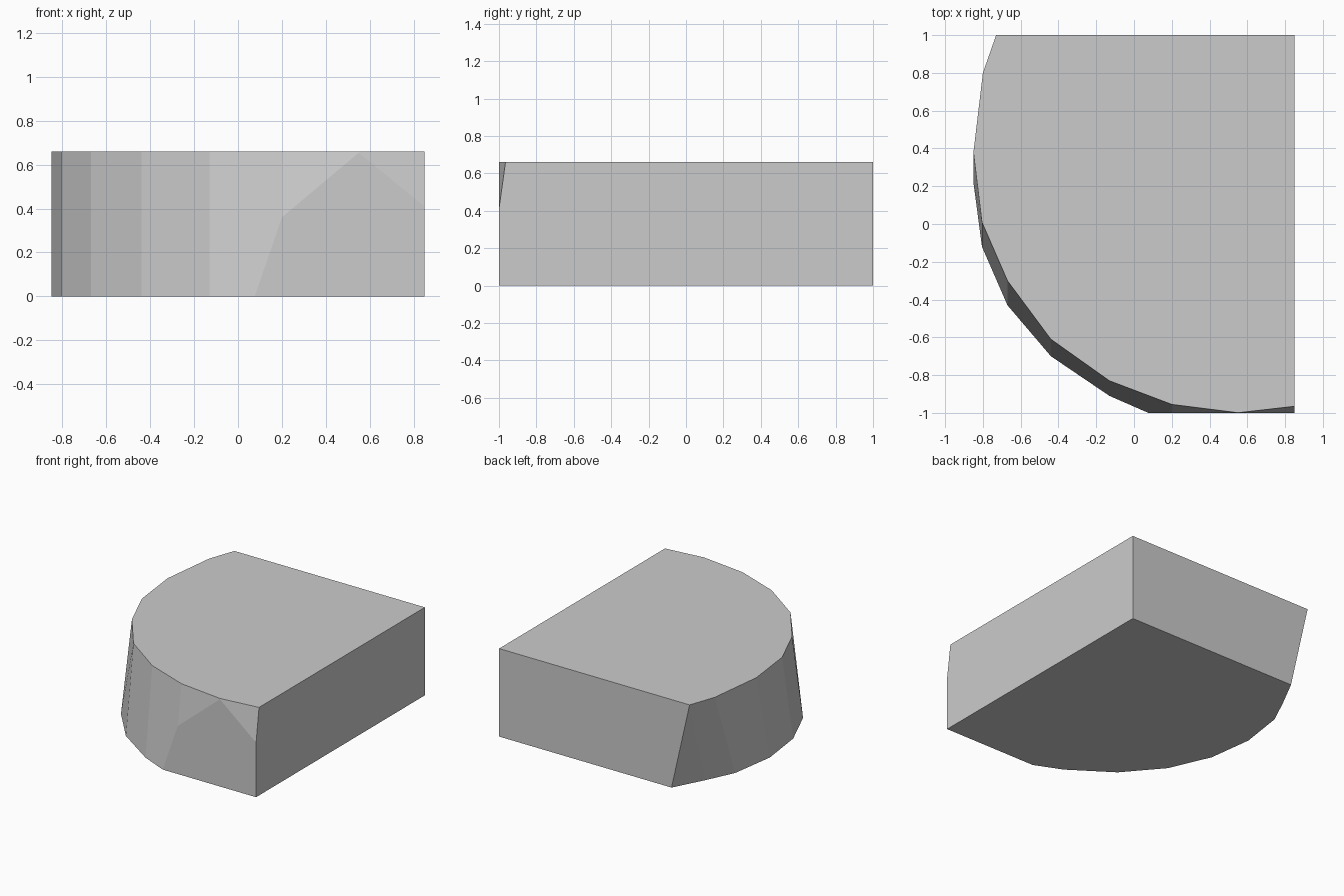
import bpy, bmesh

if "Cube" in bpy.data.objects:
    bpy.data.objects.remove(bpy.data.objects["Cube"])

HEIGHT = 0.66

# Slanted curved wall: (x, y at base, y at top) from back-left round to front-right
COLUMNS = [(-0.80, 0.56, 0.80), (-0.85, 0.22, 0.38), (-0.805, -0.12, 0.01),
           (-0.67, -0.43, -0.30), (-0.44, -0.70, -0.61), (-0.13, -0.91, -0.83),
           (0.20, -1.054, -0.955), (0.55, -1.11, -0.999), (0.85, -1.057, -0.965)]

base = [(-0.58, 1.0), (-0.70, 0.77)] + [(x, b) for x, b, t in COLUMNS] + [(0.85, 1.0)]
top = [(-0.73, 1.0)] + [(x, t) for x, b, t in COLUMNS] + [(0.85, 1.0)]

bm = bmesh.new()
lo = [bm.verts.new((x, y, 0)) for x, y in base]
hi = [bm.verts.new((x, y, HEIGHT)) for x, y in top]

# Top, bottom and walls; the back-left corner closes with one triangle
bm.faces.new(hi)
bm.faces.new(lo[::-1])
bm.faces.new((lo[0], lo[1], hi[0]))
for i in range(len(hi) - 1):
    bm.faces.new((lo[i + 1], lo[i + 2], hi[i + 1], hi[i]))
bm.faces.new((lo[-1], lo[0], hi[0], hi[-1]))

# Slice off the bulge to leave the flat front patch
bmesh.ops.bisect_plane(bm, geom=bm.verts[:] + bm.edges[:] + bm.faces[:], dist=1e-5,
                       plane_co=(0, -1, 0), plane_no=(0, -1, 0), clear_outer=True)
bmesh.ops.holes_fill(bm, edges=[e for e in bm.edges if e.is_boundary], sides=0)
bmesh.ops.recalc_face_normals(bm, faces=bm.faces[:])

mesh = bpy.data.meshes.new("rounded_block")
bm.to_mesh(mesh)
bm.free()
block = bpy.data.objects.new("rounded_block", mesh)
bpy.context.collection.objects.link(block)
